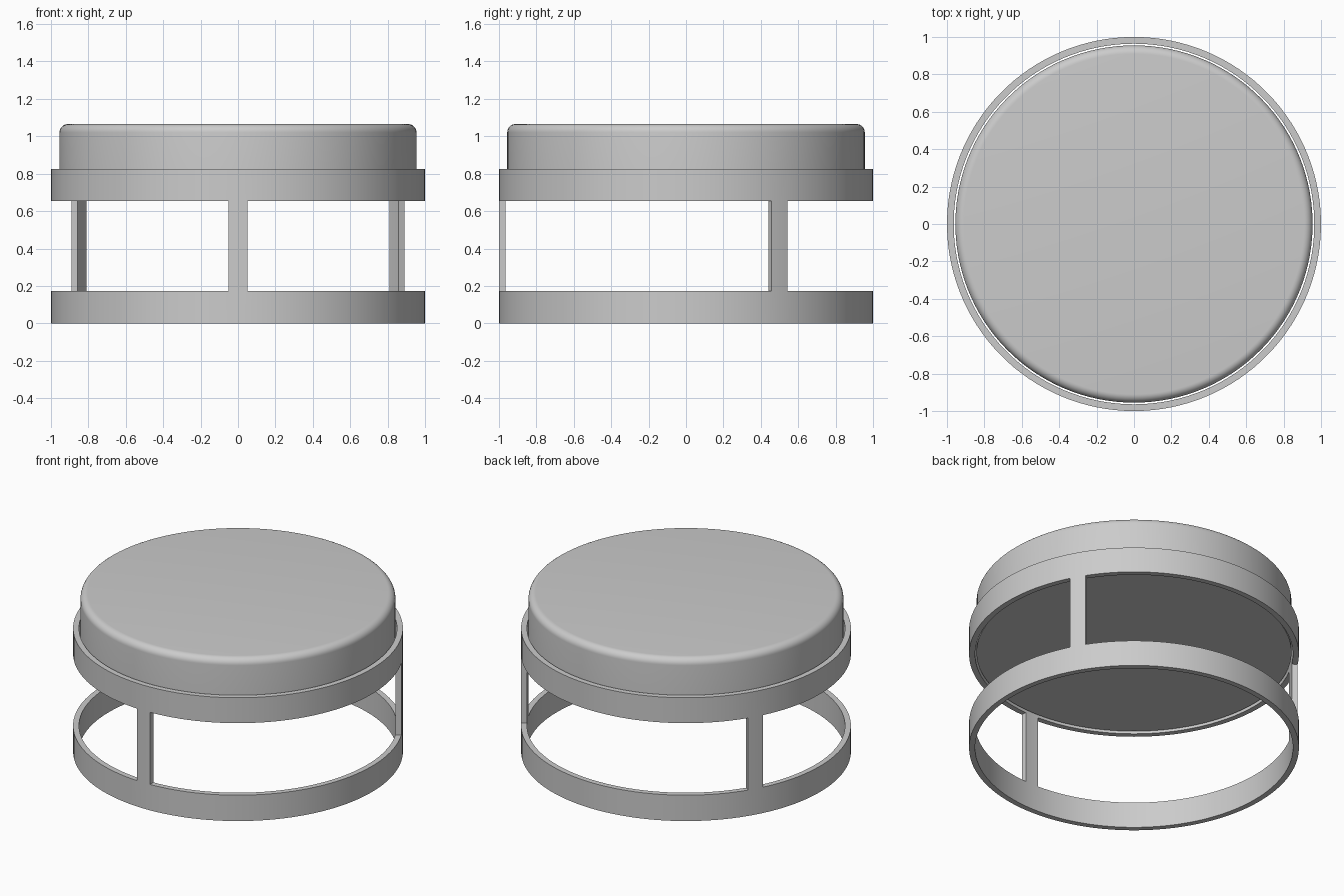
import bpy, bmesh, math

if "Cube" in bpy.data.objects:
    bpy.data.objects.remove(bpy.data.objects["Cube"])

SEG = 126  # two segments make one post, 42 segments between posts


def finish(name, bm):
    bmesh.ops.recalc_face_normals(bm, faces=bm.faces)
    mesh = bpy.data.meshes.new(name)
    bm.to_mesh(mesh)
    bm.free()
    obj = bpy.data.objects.new(name, mesh)
    bpy.context.collection.objects.link(obj)
    bpy.ops.object.select_all(action='DESELECT')
    bpy.context.view_layer.objects.active = obj
    obj.select_set(True)
    return obj


# Frame: a cylindrical skin of two hoops joined by three posts, thickened inward
bm = bmesh.new()
rows = []
for z in (0.0, 0.173, 0.655, 0.825):
    rows.append([bm.verts.new((math.cos(a), math.sin(a), z))
                 for a in (-math.pi / 2 + 2 * math.pi * i / SEG for i in range(SEG))])
for r in range(3):
    for i in range(SEG):
        if r == 1 and i % 42 not in (0, 41):
            continue
        j = (i + 1) % SEG
        bm.faces.new((rows[r][i], rows[r][j], rows[r + 1][j], rows[r + 1][i]))
frame = finish("frame", bm)
mod = frame.modifiers.new("thickness", 'SOLIDIFY')
mod.thickness = 0.036
mod.offset = -1
mod.use_even_offset = True
bpy.ops.object.modifier_apply(modifier=mod.name)
bpy.ops.object.shade_smooth_by_angle(angle=math.radians(30))

# Cushion: thick disc with a rounded top edge, sitting inside the upper hoop
bottom, top = 0.668, 1.065
bm = bmesh.new()
bmesh.ops.create_cone(bm, cap_ends=True, segments=SEG, radius1=0.955,
                      radius2=0.955, depth=top - bottom)
bmesh.ops.translate(bm, verts=bm.verts, vec=(0, 0, (top + bottom) / 2))
rim = [e for e in bm.edges if all(v.co.z > top - 0.01 for v in e.verts)]
bmesh.ops.bevel(bm, geom=rim, offset=0.045, segments=8, profile=0.5, affect='EDGES')
cushion = finish("cushion", bm)
bpy.ops.object.shade_smooth_by_angle(angle=math.radians(30))
